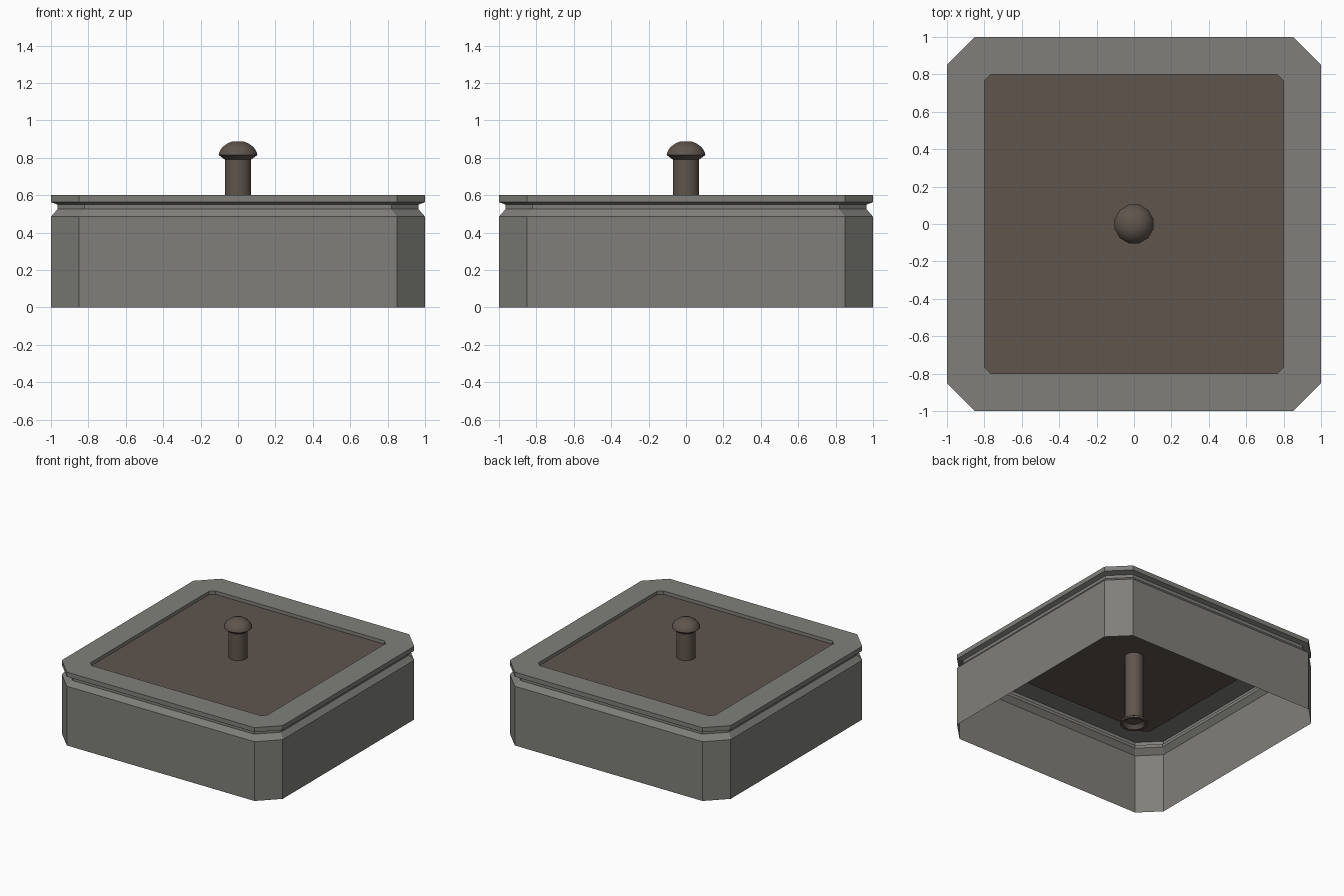
import bpy, bmesh, math

if "Cube" in bpy.data.objects:
    bpy.data.objects.remove(bpy.data.objects["Cube"])


def material(name, rgb):
    m = bpy.data.materials.new(name)
    m.diffuse_color = (*rgb, 1)
    m.use_nodes = True
    m.node_tree.nodes["Principled BSDF"].inputs["Base Color"].default_value = m.diffuse_color
    return m


stone = material("warm grey", (0.215, 0.212, 0.195))
brown = material("dark brown", (0.115, 0.09, 0.073))


def octagon(half, cut, z):
    """Square ring with chamfered corners."""
    a, b = half, half - cut
    pts = [(a, -b), (a, b), (b, a), (-b, a), (-a, b), (-a, -b), (-b, -a), (b, -a)]
    return [(x, y, z) for x, y in pts]


def circle(r, z, n=12):
    return [(r * math.cos(2 * math.pi * (i + 0.5) / n),
             r * math.sin(2 * math.pi * (i + 0.5) / n), z) for i in range(n)]


def loft(name, rings, mat, cap_start=False, cap_end=False):
    """Skin a stack of rings into one mesh object."""
    bm = bmesh.new()
    loops = [[bm.verts.new(p) for p in ring] for ring in rings]
    n = len(loops[0])
    for low, high in zip(loops, loops[1:]):
        for i in range(n):
            j = (i + 1) % n
            bm.faces.new((low[i], low[j], high[j], high[i]))
    if cap_start:
        bm.faces.new(loops[0][::-1])
    if cap_end:
        bm.faces.new(loops[-1])
    mesh = bpy.data.meshes.new(name)
    bm.to_mesh(mesh)
    bm.free()
    mesh.materials.append(mat)
    ob = bpy.data.objects.new(name, mesh)
    bpy.context.collection.objects.link(ob)
    return ob


# Thin open-bottomed housing with a groove under the rim and a recessed opening
profile = [(1, 0), (1, 0.485), (0.965, 0.525), (0.965, 0.55), (1, 0.563), (1, 0.6)]
rings = [octagon(h, 0.15 * h, z) for h, z in profile]
rings += [octagon(0.8, 0.035, 0.6), octagon(0.8, 0.035, 0.572)]
loft("housing", rings, stone)

# Recessed top panel
loft("top_panel", [octagon(0.8, 0.035, 0.572)], brown, cap_end=True)

# Post through the panel: flared hollow foot, shaft and domed head
post = [(0.06, 0.03), (0.085, 0.0), (0.105, 0.0), (0.105, 0.015), (0.073, 0.035),
        (0.073, 0.79), (0.107, 0.815), (0.103, 0.832), (0.086, 0.857),
        (0.06, 0.876), (0.03, 0.888)]
ob = loft("post", [circle(r, z) for r, z in post], brown, cap_start=True, cap_end=True)
bpy.context.view_layer.objects.active = ob
ob.select_set(True)
bpy.ops.object.shade_smooth_by_angle(angle=math.radians(35))
